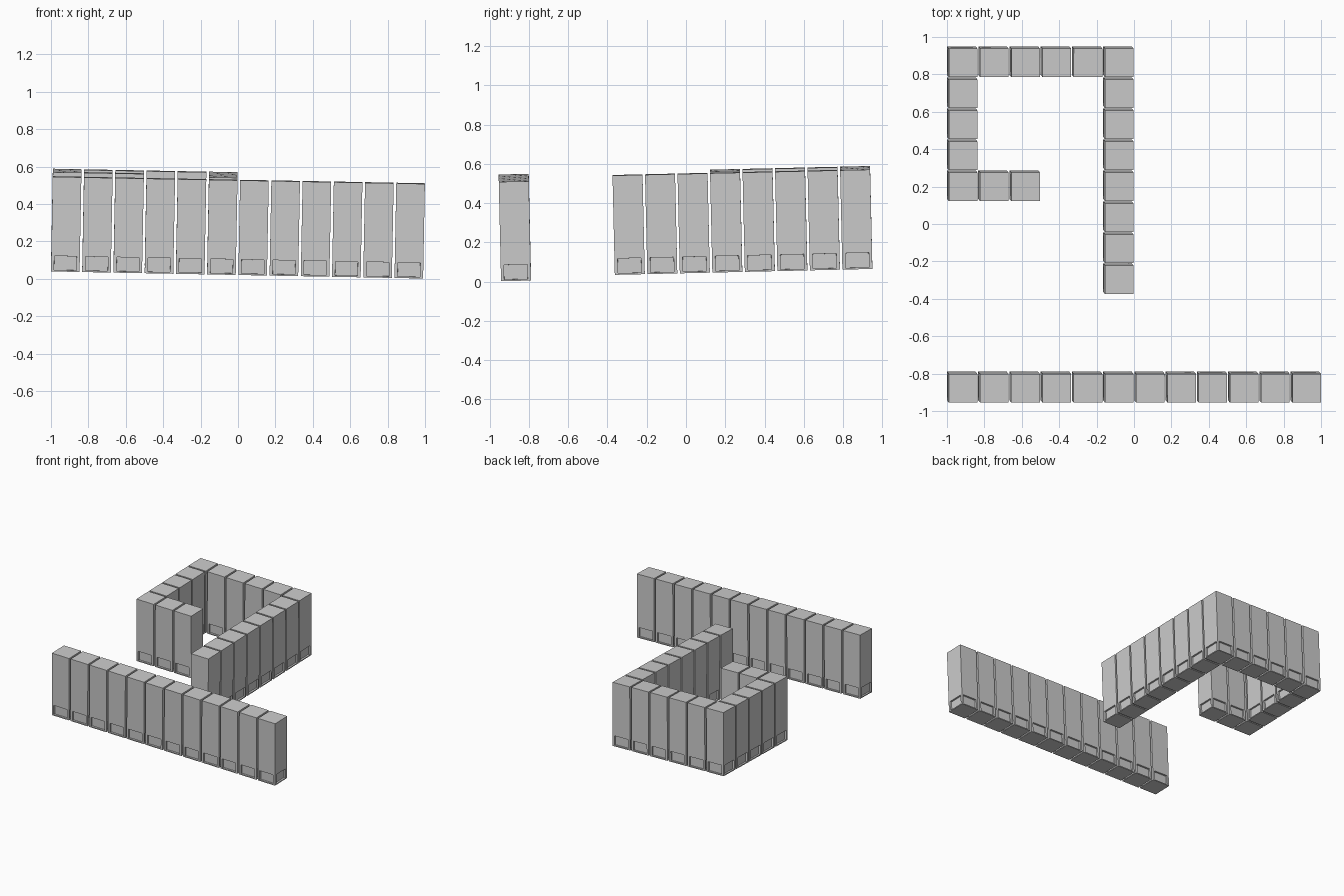
import bpy, bmesh
from mathutils import Matrix, Vector

cube = bpy.data.objects.get("Cube")
if cube:
    bpy.data.objects.remove(cube)

WIDTH, HEIGHT = 0.153, 0.506
PITCH_X, PITCH_Y = 0.167, 0.1657
RECESS_WIDTH, RECESS_TOP, RECESS_DEPTH = 0.12, 0.083, 0.014

grey = bpy.data.materials.new("plain grey")
grey.use_nodes = True
grey.diffuse_color = (0.6, 0.6, 0.6, 1)
grey.node_tree.nodes["Principled BSDF"].inputs["Base Color"].default_value = (0.6, 0.6, 0.6, 1)


def column_mesh():
    """Square column with a shallow recess near the foot of every side."""
    bm = bmesh.new()
    bmesh.ops.create_cube(bm, size=1)
    bmesh.ops.scale(bm, vec=(WIDTH, WIDTH, HEIGHT), verts=bm.verts)
    bmesh.ops.translate(bm, vec=(0, 0, HEIGHT / 2), verts=bm.verts)
    sides = [f for f in bm.faces if abs(f.normal.z) < 0.5]
    for face in sides:
        normal = face.normal.copy()
        inner = bmesh.ops.inset_individual(bm, faces=[face], thickness=0.01)
        along = Vector((abs(normal.y), abs(normal.x), 0))
        for v in face.verts:
            s = 1 if v.co.dot(along) > 0 else -1
            z = RECESS_TOP if v.co.z > HEIGHT / 2 else 0.008
            v.co = normal * WIDTH / 2 + along * s * RECESS_WIDTH / 2 + Vector((0, 0, z))
        # push the panel inwards
        bmesh.ops.inset_individual(bm, faces=[face], thickness=0.0005, depth=-RECESS_DEPTH)
    mesh = bpy.data.meshes.new("column")
    bm.to_mesh(mesh)
    bm.free()
    mesh.materials.append(grey)
    return mesh


# Whole layout leans gently on a sloping ground plane
up = Vector((0.019, -0.023, 1)).normalized()
tilt = Vector((0, 0, 1)).rotation_difference(up).to_matrix().to_4x4()
tilt = Matrix.Translation((0, 0, 0.0425)) @ tilt
mesh = column_mesh()


def wall(name, start, step, count):
    for i in range(count):
        col, row = start[0] + step[0] * i, start[1] + step[1] * i
        ob = bpy.data.objects.new(f"{name}_column_{i + 1}", mesh)
        ob.matrix_world = tilt @ Matrix.Translation((-0.9235 + col * PITCH_X, 0.8735 - row * PITCH_Y, 0))
        bpy.context.collection.objects.link(ob)


# Grid steps: column counts rightwards, row counts forwards from the back
wall("front_wall", (0, 10.5), (1, 0), 12)
wall("back_wall", (0, 0), (1, 0), 6)
wall("long_side_wall", (5, 1), (0, 1), 7)
wall("short_side_wall", (0, 1), (0, 1), 4)
wall("inner_wall", (1, 4), (1, 0), 2)
